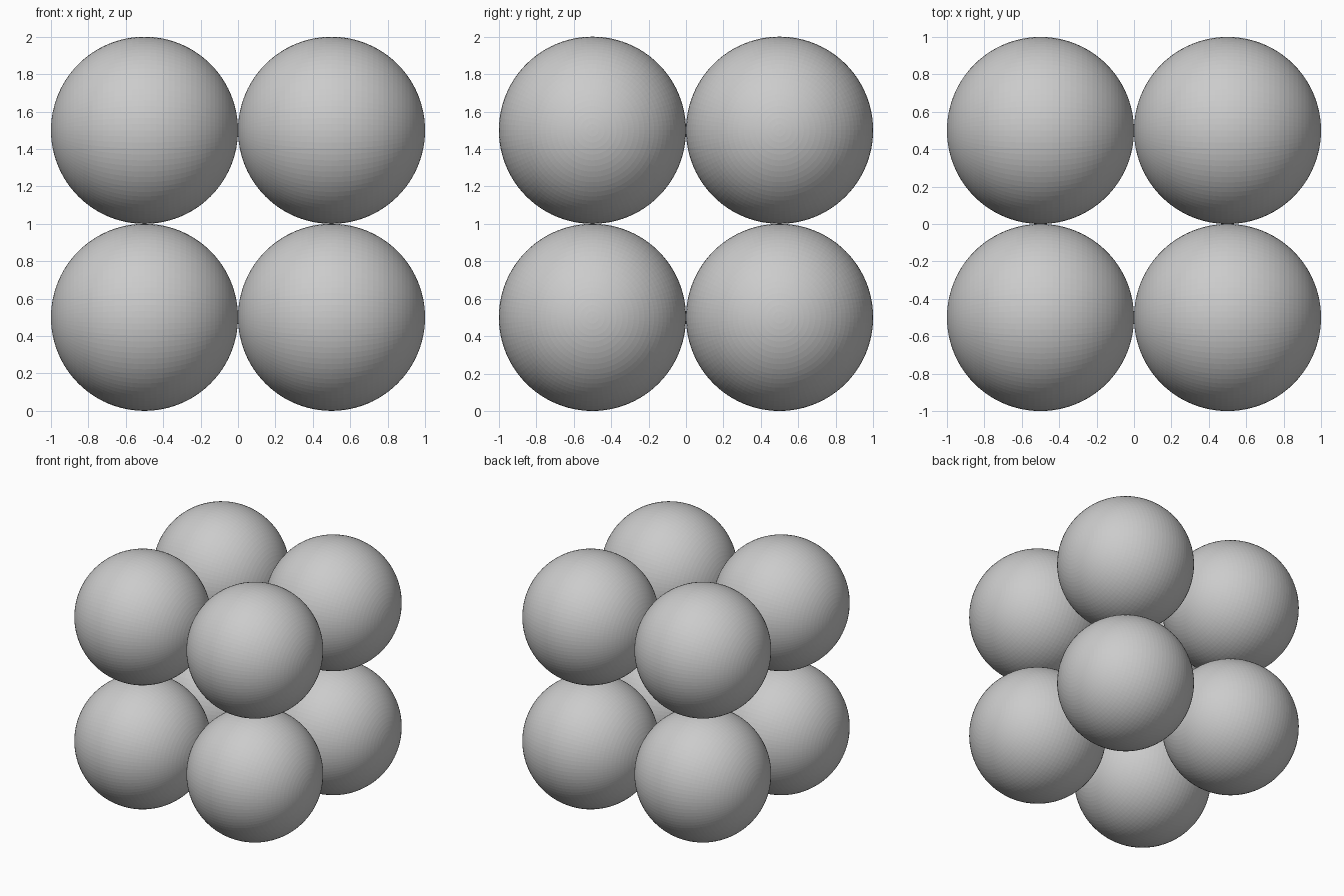
import bpy
from math import pi
from itertools import product

if "Cube" in bpy.data.objects:
    bpy.data.objects.remove(bpy.data.objects["Cube"])

R = 0.5

# Eight touching faceted balls stacked two by two by two, poles along x
for x, y, z in product((-1, 1), (-1, 1), (0, 1)):
    bpy.ops.mesh.primitive_uv_sphere_add(
        segments=96, ring_count=48, radius=R,
        location=(x * R, y * R, R + z * 2 * R), rotation=(0, pi / 2, 0))
    ball = bpy.context.object
    ball.name = "_".join(("upper" if z else "lower",
                          "back" if y > 0 else "front",
                          "right" if x > 0 else "left", "ball"))
    bpy.ops.object.shade_flat()
